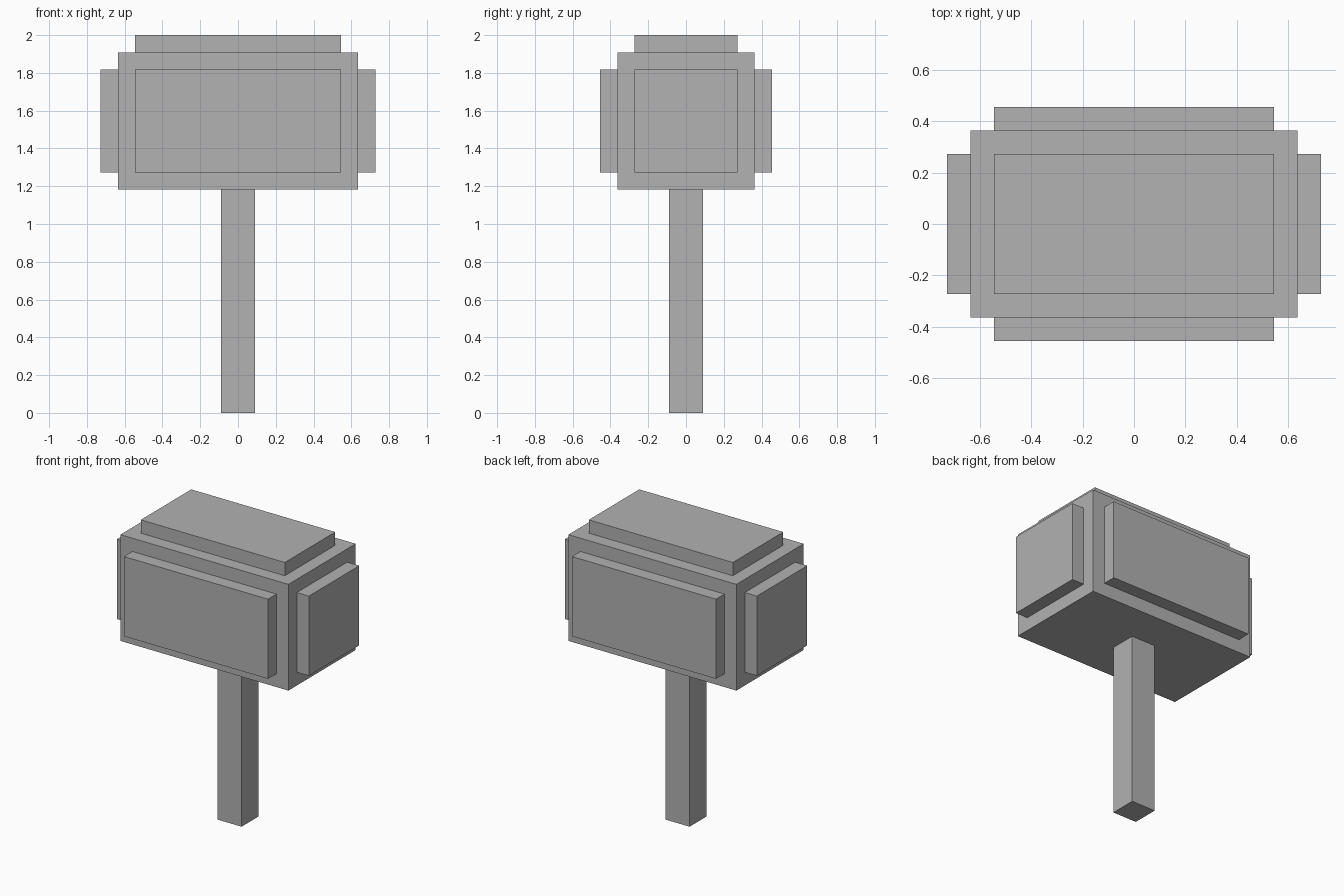
import bpy

# Remove the default cube
cube = bpy.data.objects.get("Cube")
if cube:
    bpy.data.objects.remove(cube, do_unlink=True)

U = 2 / 11  # full block width; the model is laid out on half blocks
H = U / 2

# Single flat colour
GREY = (0.445, 0.445, 0.445, 1)
grey = bpy.data.materials.new("plain grey")
grey.use_nodes = True
grey.diffuse_color = GREY
grey.node_tree.nodes["Principled BSDF"].inputs["Base Color"].default_value = GREY


def box(name, low, high):
    """Box between two corners given in half blocks."""
    centre = [(a + b) / 2 * H for a, b in zip(low, high)]
    bpy.ops.mesh.primitive_cube_add(size=1, location=centre)
    ob = bpy.context.object
    ob.name = ob.data.name = name
    for v in ob.data.vertices:
        v.co = [c * (b - a) * H for c, a, b in zip(v.co, low, high)]
    ob.data.materials.append(grey)
    return ob


# Handle and main head block
box("handle", (-1, -1, 0), (1, 1, 13))
box("hammer_head", (-7, -4, 13), (7, 4, 21))

# Raised plates on the top, ends, front and back of the head
box("top_plate", (-6, -3, 21), (6, 3, 22))
box("left_striking_plate", (7, -3, 14), (8, 3, 20))
box("right_striking_plate", (-8, -3, 14), (-7, 3, 20))
box("front_plate", (-6, -5, 14), (6, -4, 20))
box("back_plate", (-6, 4, 14), (6, 5, 20))
